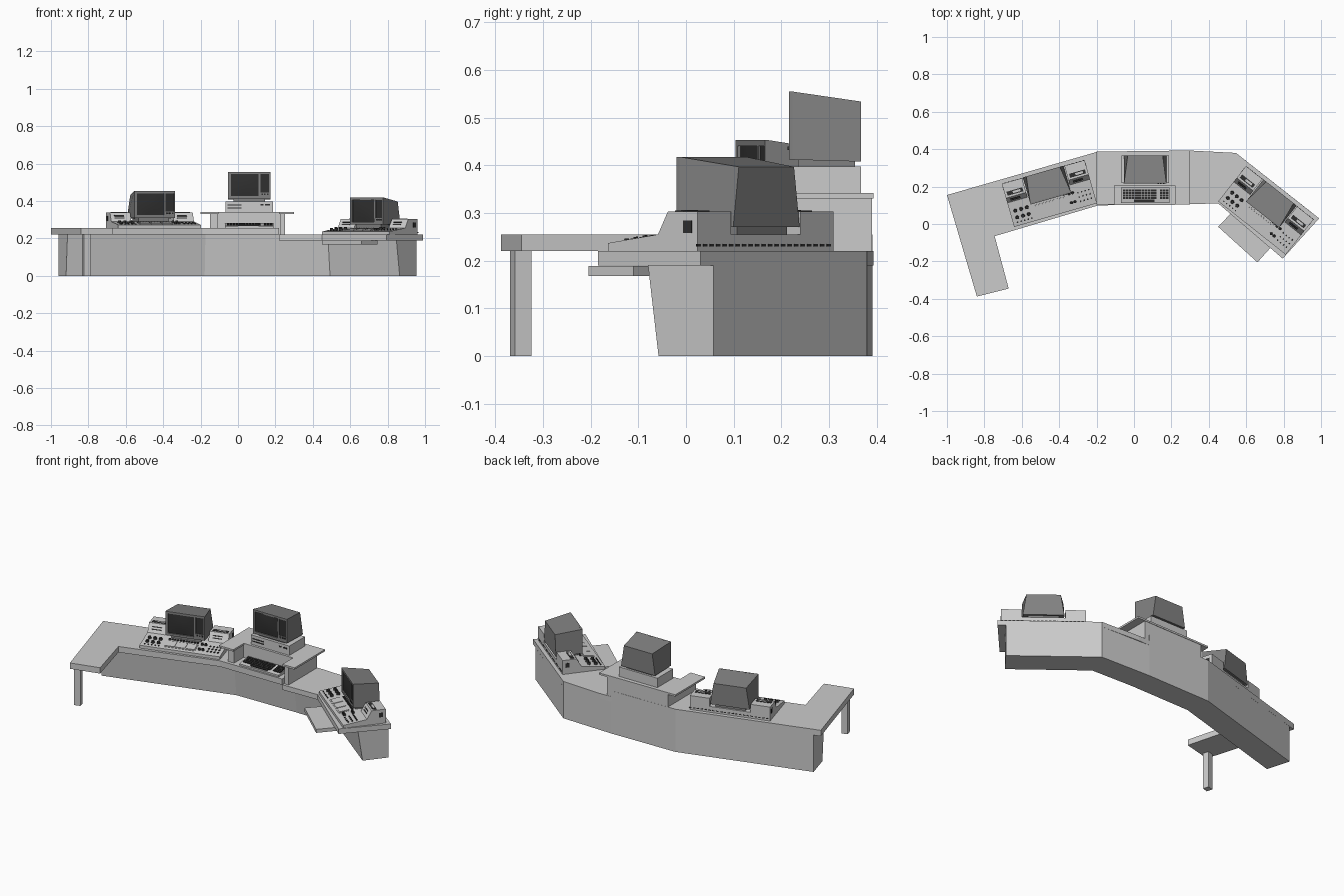
import bpy, bmesh, math
from mathutils import Matrix, Vector

if "Cube" in bpy.data.objects:
    bpy.data.objects.remove(bpy.data.objects["Cube"])

def mat(name, g):
    m = bpy.data.materials.new(name)
    m.diffuse_color = (g, g, g, 1)
    m.use_nodes = True
    m.node_tree.nodes["Principled BSDF"].inputs["Base Color"].default_value = m.diffuse_color
    return m

DARK, BLACK, LIGHT = mat("dark_case", .22), mat("black", .03), mat("light_key", .75)
I = Matrix()

def finish(name, bm, M=I, m=None):
    bmesh.ops.recalc_face_normals(bm, faces=bm.faces)
    bm.transform(M)
    me = bpy.data.meshes.new(name)
    bm.to_mesh(me)
    bm.free()
    if m:
        me.materials.append(m)
    ob = bpy.data.objects.new(name, me)
    bpy.context.collection.objects.link(ob)
    return ob

def add_loft(bm, a, b):
    va, vb = [bm.verts.new(p) for p in a], [bm.verts.new(p) for p in b]
    n = len(va)
    bm.faces.new(va)
    bm.faces.new(vb[::-1])
    for i in range(n):
        bm.faces.new((va[i], va[(i + 1) % n], vb[(i + 1) % n], vb[i]))

def loft(name, a, b, M=I, m=None):
    bm = bmesh.new()
    add_loft(bm, a, b)
    return finish(name, bm, M, m)

def slab(name, pts, z0, z1):
    return loft(name, [(x, y, z0) for x, y in pts], [(x, y, z1) for x, y in pts])

def profile(name, pts, x0, x1, M=I, m=None):
    return loft(name, [(x0, y, z) for y, z in pts], [(x1, y, z) for y, z in pts], M, m)

def boxes(name, items, M=I, m=None):
    """items: (x0, x1, y0, y1, z0, z1)"""
    bm = bmesh.new()
    for x0, x1, y0, y1, z0, z1 in items:
        q = [(x0, y0), (x1, y0), (x1, y1), (x0, y1)]
        add_loft(bm, [(x, y, z0) for x, y in q], [(x, y, z1) for x, y in q])
    return finish(name, bm, M, m)

def frame(x, y, z, deg):
    return Matrix.Translation((x, y, z)) @ Matrix.Rotation(math.radians(deg), 4, 'Z')

# Desk tops
slab("left_desktop", [(-1, .155), (-.2, .385), (.22, .391), (.22, .102), (-.19, .1),
                      (-.745, -.065), (-.67, -.345), (-.84, -.388)], .22, .255)
slab("right_desktop", [(.22, .391), (.295, .393), (.545, .38), (.99, .03), (.795, -.185),
                       (.45, .11), (.22, .104)], .19, .22)
slab("pull_out_tray", [(.45, -.015), (.66, -.205), (.745, -.11), (.535, .075)], .168, .189)
boxes("wing_leg", [(-.018, .018, -.018, .018, 0, .221)], frame(-.812, -.347, 0, 16))

# Pedestal: back line offset forward, front leaning in towards the floor
back = [Vector(p) for p in [(-.96, .166), (-.2, .385), (.22, .391), (.545, .38), (.955, .058)]]
def miter(i, d):
    ns = []
    for a, b in ((i - 1, i), (i, i + 1)):
        if a >= 0 and b < len(back):
            t = (back[b] - back[a]).normalized()
            ns.append(Vector((t.y, -t.x)))
    n = ns[0] if len(ns) == 1 else (ns[0] + ns[1]) / (1 + ns[0].dot(ns[1]))
    return back[i] + n * d

def pedestal(name, idx, top):
    bm = bmesh.new()
    rings = []
    for i in idx:
        f, g, b = miter(i, .175), miter(i, .147), back[i]
        rings.append([bm.verts.new(p) for p in
                      ((*b, 0), (*b, top), (*f, top), (*g, 0))])
    for a, b in zip(rings, rings[1:]):
        for k in range(4):
            bm.faces.new((a[k], a[(k + 1) % 4], b[(k + 1) % 4], b[k]))
    bm.faces.new(rings[0])
    bm.faces.new(rings[-1])
    finish(name, bm)

pedestal("left_pedestal", (0, 1, 2), .22)
pedestal("right_pedestal", (2, 3, 4), .19)

# Raised centre shelf with a keyboard notch
slab("raised_shelf", [(-.2, .387), (.3, .393), (.3, .105), (.22, .105), (.22, .205),
                      (-.105, .205), (-.105, .105), (-.2, .105)], .331, .342)
slab("shelf_support", [(-.15, .385), (.25, .39), (.25, .12), (.225, .12), (.225, .21),
                       (-.11, .21), (-.11, .12), (-.15, .12)], .22, .332)

# Monitor: box whose rear top is pinched and lowered
def monitor(M):
    w, h, d = .1125, .143, .072
    loft("monitor_case", [(-w, -d, 0), (w, -d, 0), (w, -d, h), (-w, -d, h)],
         [(-w, d, -.004), (w, d, -.004), (w * .83, d, h - .021), (-w * .83, d, h - .021)], M, DARK)
    y0, y1 = -d - .007, -d + .001
    boxes("monitor_bezel", [(-w, w, y0, y1, 0, .014), (-w, w, y0, y1, h - .012, h),
                            (-w, -w + .014, y0, y1, .014, h - .012),
                            (.05, .06, y0, y1, .014, h - .012),
                            (w - .007, w, y0, y1, .014, h - .012),
                            (.06, w - .007, y0, y1, .014, .034)], M, DARK)
    boxes("monitor_control_panel", [(.06, w - .007, y0 + .004, y1, .034, h - .012)], M, BLACK)
    boxes("monitor_knobs", [(.066 + .014 * i, .074 + .014 * i, y0 - .003, y1, .02, .028)
                            for i in range(3)], M, BLACK)
    # bulging screen
    bm = bmesh.new()
    bmesh.ops.create_grid(bm, x_segments=6, y_segments=6, size=1)
    for v in bm.verts:
        x, z = v.co.x, v.co.y
        v.co = (-.0242 + x * .0745, -d - .0005 - .005 * (1 - x * x) * (1 - z * z),
                .0725 + z * .0585)
    for f in bm.faces:
        f.smooth = True
    finish("monitor_screen", bm, M, BLACK)
    boxes("monitor_foot", [(-.085, .085, -.06, .06, -.02, .001)], M, DARK)

# Control console: sloping deck, two rear pods, controls, monitor
def console(M):
    W = .23
    profile("console_deck", [(-.12, 0), (-.12, .017), (.013, .035), (.12, .035), (.12, 0)], -W, W, M)
    for s in (-1, 1):
        a, b = sorted((s * .118, s * W))
        profile("console_pod", [(.013, .034), (.04, .083), (.12, .083), (.12, .034)], a, b, M)
        c = s * .174
        boxes("pod_top_slot", [(c - .044, c + .044, .05, .072, .082, .085)], M, BLACK)
        boxes("pod_slot_trim", [(c - .012, c + .03, .055, .067, .083, .0865)], M)
        boxes("side_vent", [(s * W - .001, s * W + .001, .082, .104, .038, .064)], M, BLACK)
        P = M @ Matrix.Translation((c, .013, .035)) @ Matrix.Rotation(math.radians(61), 4, 'X')
        boxes("pod_front_slots", [(-.035, .02, .018, .024, 0, .002),
                                  (-.035, .02, .032, .038, 0, .002)], P, BLACK)
    boxes("rear_vents", [(-.22 + .022 * i, -.206 + .022 * i, .119, .1212, .01, .015)
                         for i in range(21)], M, BLACK)
    T = M @ Matrix.Translation((0, -.12, .017)) @ Matrix.Rotation(math.atan2(.018, .133), 4, 'X')
    # light keypads in dark surrounds
    pads = [(-.095, -.04), (-.034, .021), (.027, .075)]
    boxes("keypad_surround", [(-.1, .08, .02, .085, 0, .002)], T)
    boxes("keypads", [(a, b, .026, .079, .001, .005) for a, b in pads], T, LIGHT)
    boxes("function_keys", [(-.095 + .016 * i, -.084 + .016 * i, .094, .104, 0, .005)
                            for i in range(11)], T, BLACK)
    # rotary knobs and small switches
    bm = bmesh.new()
    spots = [(-.2 + .032 * i, .045 + .038 * j, .010) for i in range(3) for j in range(2)]
    spots += [(.1 + .02 * j, .04 + .05 * i, .008) for i in range(2) for j in range(2)]
    for x, y, r in spots:
        bmesh.ops.create_cone(bm, cap_ends=True, segments=12, radius1=r, radius2=r * .8,
                              depth=.012, matrix=Matrix.Translation((x, y, .006)))
    finish("control_knobs", bm, T, BLACK)
    boxes("switches", [(.145 + .02 * i, .152 + .02 * i, .03 + .025 * j, .037 + .025 * j, 0, .005)
                       for i in range(4) for j in range(3)], T, BLACK)
    boxes("front_switches", [(-.21 + .02 * i, -.203 + .02 * i, .016, .022, 0, .004)
                             for i in range(5)], T, BLACK)
    monitor(M @ Matrix.Translation((0, .05, .055)))

console(frame(-.4525, .163, .255, 16))
console(frame(.705, .073, .22, -38.3))

# Centre computer and its monitor
monitor(frame(.06, .295, .412, 0))
boxes("computer_case", [(-.068, .186, .219, .367, .341, .398)])
boxes("drive_slots", [(-.055, .02, .217, .22, .375, .381), (-.055, .02, .217, .22, .36, .366),
                      (.12, .135, .217, .22, .375, .383), (.145, .17, .217, .22, .375, .383)],
      I, BLACK)

# Keyboard in the notch
K = frame(.06, .12, .255, 0)
profile("keyboard_case", [(-.008, 0), (-.008, .01), (.075, .024), (.075, 0)], -.13, .13, K)
KT = K @ Matrix.Translation((0, -.008, .01)) @ Matrix.Rotation(math.atan2(.014, .083), 4, 'X')
keys = [(-.12 + .0165 * i, -.1055 + .0165 * i, .022 + .0135 * j, .0335 + .0135 * j, 0, .006)
        for i in range(15) for j in range(4) if i != 11]
keys.append((-.06, .05, .008, .019, 0, .006))
boxes("keyboard_keys", keys, KT, BLACK)
